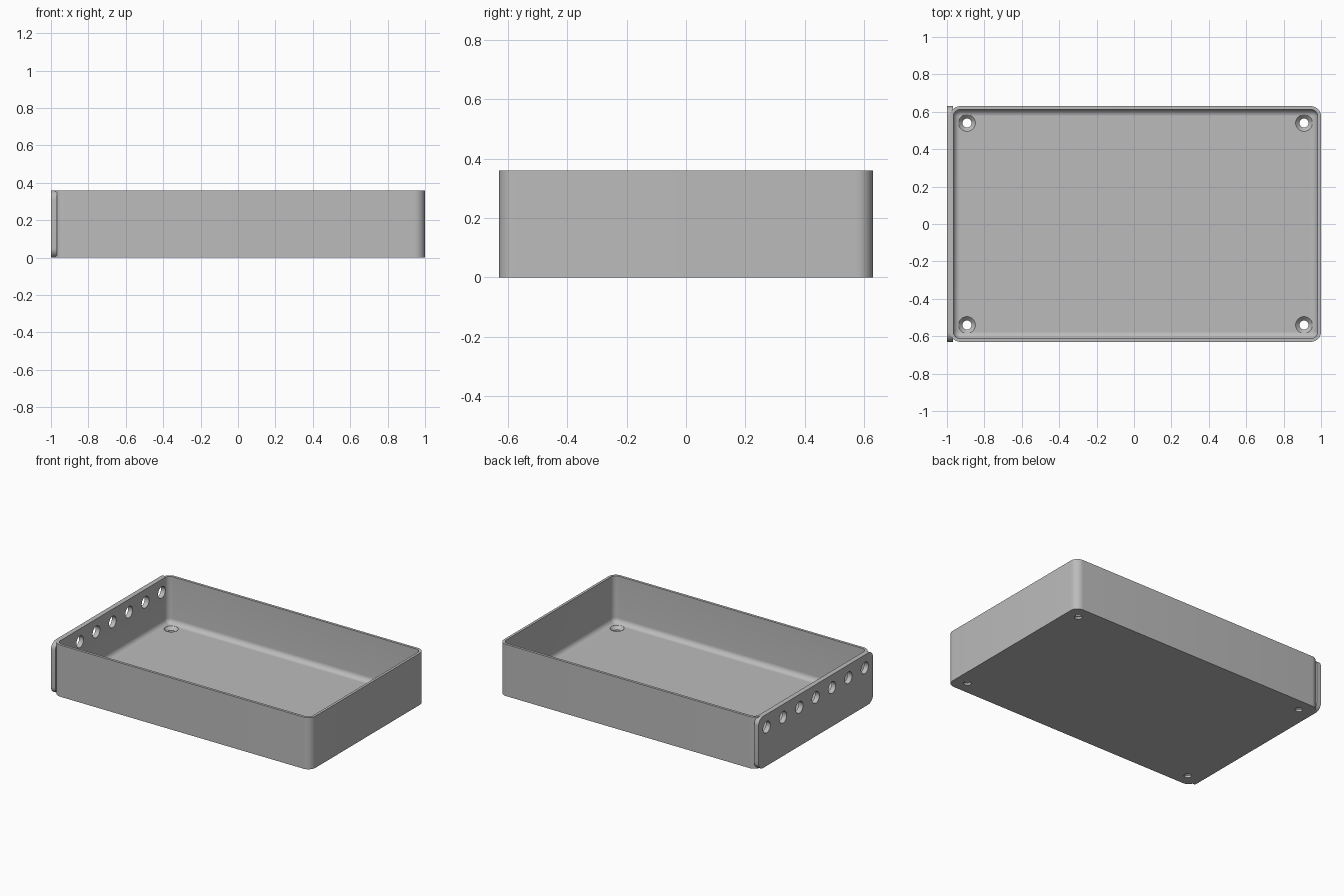
import bpy, bmesh
from math import sin, cos, pi, radians
from mathutils import Matrix

old = bpy.data.objects.get("Cube")
if old:
    bpy.data.objects.remove(old)

GREY = (0.5, 0.5, 0.5, 1)
grey = bpy.data.materials.new("grey plastic")
grey.use_nodes = True
grey.diffuse_color = GREY
grey.node_tree.nodes["Principled BSDF"].inputs["Base Color"].default_value = GREY


def rounded_rect(hx, hy, r, z, steps=10):
    """Loop of points; a circle when hx = hy = r."""
    pts = []
    for k, (sx, sy) in enumerate([(1, 1), (-1, 1), (-1, -1), (1, -1)]):
        for i in range(steps + 1):
            a = (k + i / steps) * pi / 2
            pts.append((sx * (hx - r) + r * cos(a), sy * (hy - r) + r * sin(a), z))
    return pts


def loft(name, loops, matrix):
    """Closed solid through a stack of equal loops, capped at both ends."""
    bm = bmesh.new()
    rings = [[bm.verts.new(p) for p in loop] for loop in loops]
    n = len(rings[0])
    for a, b in zip(rings, rings[1:]):
        for i in range(n):
            j = (i + 1) % n
            bm.faces.new((a[i], a[j], b[j], b[i]))
    bm.faces.new(rings[0][::-1])
    bm.faces.new(rings[-1])
    bmesh.ops.remove_doubles(bm, verts=bm.verts, dist=1e-5)
    bmesh.ops.recalc_face_normals(bm, faces=bm.faces)
    bm.transform(matrix)
    me = bpy.data.meshes.new(name)
    bm.to_mesh(me)
    bm.free()
    me.materials.append(grey)
    ob = bpy.data.objects.new(name, me)
    bpy.context.collection.objects.link(ob)
    return ob


def cut(ob, cutters):
    """Subtract the cutters and bake the result."""
    for c in cutters:
        mod = ob.modifiers.new("hole", 'BOOLEAN')
        mod.operation = 'DIFFERENCE'
        mod.solver = 'EXACT'
        mod.object = c
    bpy.context.view_layer.update()
    deps = bpy.context.evaluated_depsgraph_get()
    baked = bpy.data.meshes.new_from_object(ob.evaluated_get(deps))
    ob.modifiers.clear()
    ob.data = baked


# Main sizes
HEIGHT, DEPTH = 0.36, 0.63
LEFT, RIGHT = -0.984, 1.0
WALL, FLOOR, FILLET, CORNER = 0.018, 0.035, 0.035, 0.055
mid_x, half_x = (LEFT + RIGHT) / 2, (RIGHT - LEFT) / 2
sideways = Matrix.Rotation(pi / 2, 4, 'Y')   # local z becomes +x


def tray_loop(inset, z):
    return rounded_rect(half_x - inset, DEPTH - inset, max(CORNER - inset, 0.004), z)


# Open tray: outside wall, rim, inside wall, filleted floor
loops = [tray_loop(0, 0), tray_loop(0, HEIGHT), tray_loop(WALL, HEIGHT)]
for i in range(9):
    a = i / 8 * pi / 2
    loops.append(tray_loop(WALL + FILLET * (1 - cos(a)), FLOOR + FILLET * (1 - sin(a))))
tray = loft("tray", loops, Matrix.Translation((mid_x, 0, 0)))

# End plate set into the right wall
plate = loft("end_plate",
             [rounded_rect(HEIGHT / 2, DEPTH, 0.05, z) for z in (0, 0.033)],
             Matrix.Translation((-1, 0, HEIGHT / 2)) @ sideways)

# Countersunk screw holes in the floor corners
screw_profile = [(-0.05, 0.024), (0.014, 0.024), (FLOOR, 0.045), (0.09, 0.045)]
screws = [loft("screw_cutter", [rounded_rect(r, r, r, z) for z, r in screw_profile],
               Matrix.Translation((mid_x + sx * 0.901, sy * 0.54, 0)))
          for sx in (-1, 1) for sy in (-1, 1)]

# Row of seven round holes through the plate and wall
ports = [loft("port_cutter", [rounded_rect(0.04, 0.04, 0.04, z) for z in (-0.1, 0.1)],
              Matrix.Translation((-0.98, i * 0.18, 0.27)) @ sideways)
         for i in range(-3, 4)]

cut(tray, screws + ports)
cut(plate, ports)
for c in screws + ports:
    bpy.data.objects.remove(c)

# Smooth the rounded corners, keep the edges sharp
bpy.ops.object.select_all(action='DESELECT')
for ob in (tray, plate):
    ob.select_set(True)
bpy.context.view_layer.objects.active = tray
bpy.ops.object.shade_smooth_by_angle(angle=radians(30))
